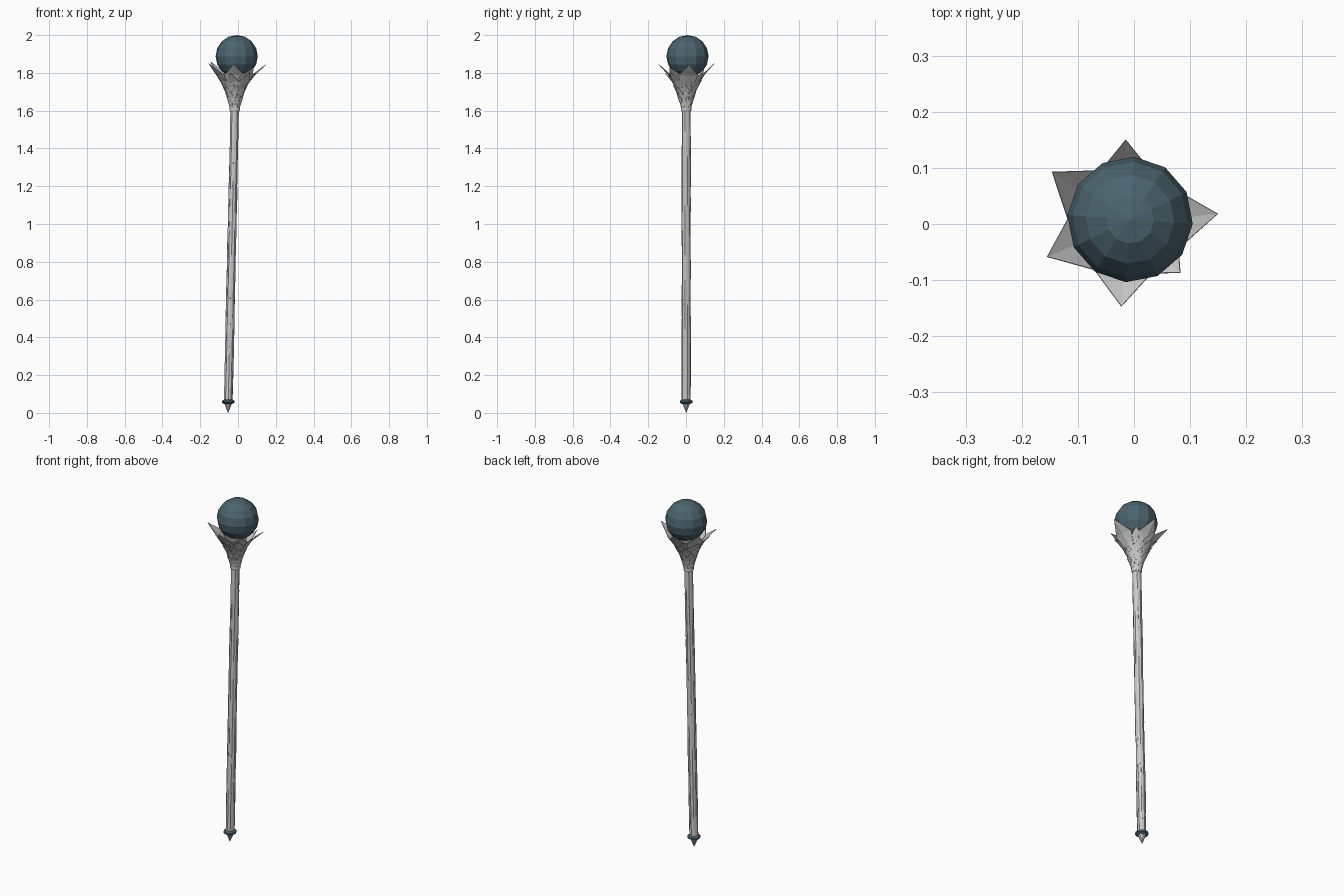
import bpy, bmesh, math, random
from mathutils import Vector

if "Cube" in bpy.data.objects:
    bpy.data.objects.remove(bpy.data.objects["Cube"])

random.seed(4)
FOOT = Vector((-0.053, 0.001, 0.0))
NECK = Vector((-0.017, 0.001, 1.62))


def axis(z):
    """Centre of the slightly leaning staff at height z."""
    return FOOT.lerp(NECK, z / 1.62)


def finish(name, bm, mat=None):
    bmesh.ops.recalc_face_normals(bm, faces=bm.faces)
    me = bpy.data.meshes.new(name)
    bm.to_mesh(me)
    bm.free()
    ob = bpy.data.objects.new(name, me)
    bpy.context.collection.objects.link(ob)
    if mat:
        me.materials.append(mat)
    return ob


def lathe(name, profile, sides, mat=None, jitter=0.0):
    """Closed solid of (radius, z) rings following the staff axis."""
    bm = bmesh.new()
    rings = []
    for r, z in profile:
        c = axis(z)
        ring = []
        for i in range(sides):
            a = math.tau * (i + 0.5) / sides
            rr = r + random.uniform(-jitter, jitter)
            ring.append(bm.verts.new((c.x + rr * math.cos(a), c.y + rr * math.sin(a), z)))
        rings.append(ring)
    for lo, hi in zip(rings, rings[1:]):
        for i in range(sides):
            j = (i + 1) % sides
            bm.faces.new((lo[i], lo[j], hi[j], hi[i]))
    bm.faces.new(rings[0][::-1])
    bm.faces.new(rings[-1])
    return finish(name, bm, mat)


teal = bpy.data.materials.new("dark_teal")
teal.diffuse_color = (0.07, 0.125, 0.155, 1)
teal.use_nodes = True
teal.node_tree.nodes["Principled BSDF"].inputs["Base Color"].default_value = teal.diffuse_color

# Shaft with slightly uneven hand-cut rings
lathe("shaft", [(0.0235, 0.05 + 1.57 * i / 12) for i in range(13)], 10, jitter=0.0012)

# Raised wood strips along the shaft
bm = bmesh.new()
for k in range(30):
    z0 = random.uniform(0.08, 1.35)
    z1 = min(z0 + random.uniform(0.08, 0.3), 1.6)
    a = math.tau * random.randrange(10) / 10
    pts = []
    for z in (z0, z1):
        c = axis(z)
        for r, da in ((0.018, -0.25), (0.0248, -0.25), (0.0248, 0.25), (0.018, 0.25)):
            pts.append(bm.verts.new((c.x + r * math.cos(a + da), c.y + r * math.sin(a + da), z)))
    lo, hi = pts[:4], pts[4:]
    bm.faces.new(lo)
    bm.faces.new(hi)
    for i in range(4):
        j = (i + 1) % 4
        bm.faces.new((lo[i], lo[j], hi[j], hi[i]))
finish("wood_strips", bm)

# Foot spike and its ring
lathe("foot_spike", [(0.0005, 0.0), (0.024, 0.055)], 8)
lathe("foot_ring", [(0.024, 0.048), (0.034, 0.054), (0.034, 0.064), (0.024, 0.07)], 12, teal)

# Collar and flared core behind the scales
lathe("collar", [(0.024, 1.595), (0.028, 1.602), (0.028, 1.616), (0.025, 1.622)], 12)
lathe("scale_core", [(0.025, 1.61), (0.034, 1.68), (0.05, 1.75), (0.066, 1.80)], 12)


def add_scale(bm, ang, rb, zb, rt, zt, width):
    """Creased, pointed scale from base (rb, zb) out to tip (rt, zt)."""
    c = axis(zb)
    out = Vector((math.cos(ang), math.sin(ang), 0))
    side = Vector((-out.y, out.x, 0))

    def pt(t, s, push):
        r = rb + (rt - rb) * t ** 1.25 + push
        return bm.verts.new(Vector((c.x, c.y, zb + (zt - zb) * t)) + out * r + side * s)
    base = [pt(0, s * width * 0.25, 0) for s in (-1, 0, 1)]
    mid = [pt(0.55, s * width * 0.5, 0.0 if s == 0 else -0.1 * width) for s in (-1, 0, 1)]
    tip = pt(1, 0, 0)
    for i in (0, 1):
        bm.faces.new((base[i], base[i + 1], mid[i + 1], mid[i]))
        bm.faces.new((mid[i], mid[i + 1], tip))


# Overlapping rows of scales: base radius, base z, tip radius, tip z, width
rows = [(0.026, 1.615, 0.040, 1.665, 0.032),
        (0.028, 1.630, 0.053, 1.695, 0.040),
        (0.031, 1.650, 0.068, 1.730, 0.050),
        (0.035, 1.675, 0.086, 1.765, 0.062),
        (0.040, 1.695, 0.112, 1.800, 0.075)]
bm = bmesh.new()
for n, (rb, zb, rt, zt, w) in enumerate(rows):
    count = 8 if n < 4 else 7
    for i in range(count):
        a = math.tau * (i + 0.5 * (n % 2)) / count + random.uniform(-0.08, 0.08)
        k = random.uniform(0.95, 1.05)
        add_scale(bm, a, rb, zb, rt * k, zt + random.uniform(-0.006, 0.006), w)
# Large top leaves holding the orb
for deg, rt, zt in ((6, 0.165, 1.845), (90, 0.149, 1.85), (145, 0.160, 1.86),
                    (203, 0.152, 1.85), (267, 0.148, 1.848), (318, 0.131, 1.83)):
    add_scale(bm, math.radians(deg), 0.046, 1.715, rt, zt, 0.105)
scales = finish("scales", bm)
thick = scales.modifiers.new("thickness", 'SOLIDIFY')
thick.thickness = 0.002
thick.offset = 0

# Faceted orb
bpy.ops.mesh.primitive_uv_sphere_add(segments=12, ring_count=8, radius=0.112,
                                     location=(-0.007, 0.008, 1.888),
                                     rotation=(0, 0, math.radians(-4)))
orb = bpy.context.object
orb.name = "orb"
orb.data.materials.append(teal)
